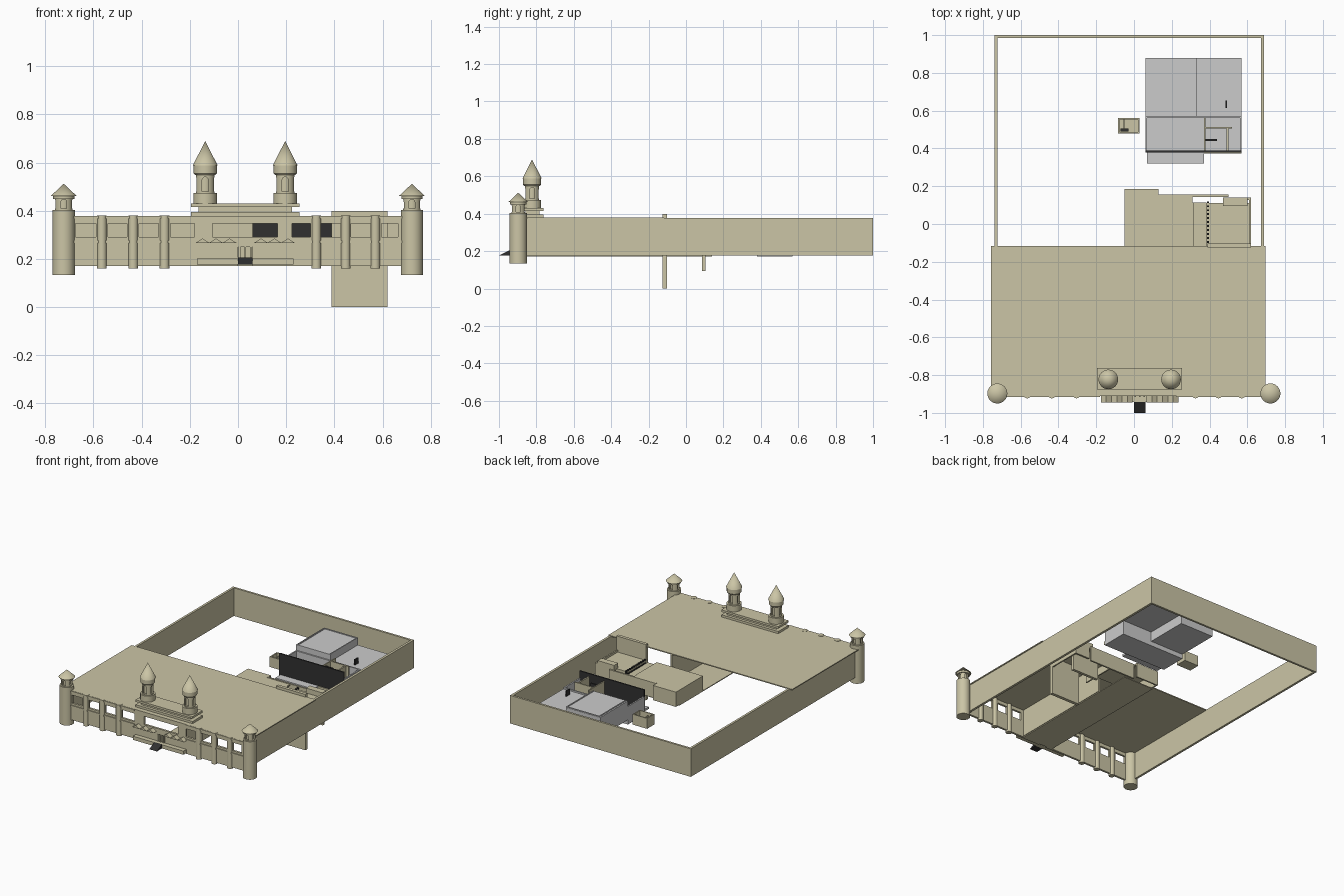
import bpy, bmesh, math

if "Cube" in bpy.data.objects:
    bpy.data.objects.remove(bpy.data.objects["Cube"])

def material(name, rgb):
    m = bpy.data.materials.new(name)
    m.diffuse_color = (*rgb, 1)
    m.use_nodes = True
    m.node_tree.nodes["Principled BSDF"].inputs["Base Color"].default_value = m.diffuse_color
    return m

STONE = material("stone", (0.60, 0.56, 0.38))
DARK = material("dark", (0.03, 0.03, 0.03))

def finish(name, bm, mat=STONE):
    bmesh.ops.recalc_face_normals(bm, faces=bm.faces[:])
    me = bpy.data.meshes.new(name)
    bm.to_mesh(me)
    bm.free()
    ob = bpy.data.objects.new(name, me)
    bpy.context.collection.objects.link(ob)
    if mat:
        me.materials.append(mat)
    return ob

def boxes(name, items, mat=STONE):
    """One object from boxes given as x0, x1, y0, y1, z0, z1."""
    bm = bmesh.new()
    for x0, x1, y0, y1, z0, z1 in items:
        vs = bmesh.ops.create_cube(bm, size=1)["verts"]
        for v in vs:
            v.co = (x0 + (v.co.x + .5) * (x1 - x0), y0 + (v.co.y + .5) * (y1 - y0),
                    z0 + (v.co.z + .5) * (z1 - z0))
    return finish(name, bm, mat)

def smooth(ob):
    bpy.ops.object.select_all(action='DESELECT')
    ob.select_set(True)
    bpy.context.view_layer.objects.active = ob
    bpy.ops.object.shade_smooth_by_angle(angle=math.radians(35))

def lathe(name, x, y, profile, n=32):
    """Closed turned solid from (radius, z) points."""
    bm = bmesh.new()
    rings = []
    for r, z in profile:
        if r == 0:
            rings.append([bm.verts.new((x, y, z))] * n)
        else:
            rings.append([bm.verts.new((x + r * math.cos(2 * math.pi * i / n),
                                        y + r * math.sin(2 * math.pi * i / n), z)) for i in range(n)])
    for a, b in zip(rings, rings[1:]):
        for i in range(n):
            j = (i + 1) % n
            bm.faces.new(list(dict.fromkeys((a[i], a[j], b[j], b[i]))))
    for ring in (rings[0], rings[-1]):
        if ring[0] is not ring[1]:
            bm.faces.new(ring)
    ob = finish(name, bm)
    smooth(ob)
    return ob

def prism(name, profile, along_x, lo, hi, mat=STONE):
    """Extrude a (u, z) outline along x or along y."""
    bm = bmesh.new()
    at = (lambda u, z, d: (d, u, z)) if along_x else (lambda u, z, d: (u, d, z))
    f = bm.faces.new([bm.verts.new(at(u, z, lo)) for u, z in profile])
    ext = bmesh.ops.extrude_face_region(bm, geom=[f])["geom"]
    for v in ext:
        if isinstance(v, bmesh.types.BMVert):
            v.co[0 if along_x else 1] += hi - lo
    return finish(name, bm, mat)

def lantern(name, x, y, r, z0, z1, w):
    """Round drum with four arched recesses around a solid core."""
    drum = lathe(name, x, y, [(r, z0), (r, z1)])
    h = z1 - z0
    zb, zs = z0 + .1 * h, z1 - .15 * h - w
    for along_x in (False, True):
        c = y if along_x else x
        d = x if along_x else y
        arch = [(c - w, zb), (c + w, zb)] + [(c + w * math.cos(math.pi * i / 8),
                zs + w * math.sin(math.pi * i / 8)) for i in range(9)]
        cut = prism(name + "_cutter", arch, along_x, d - .1, d + .1)
        cut.hide_render = True
        cut.hide_set(True)
        m = drum.modifiers.new("arch", 'BOOLEAN')
        m.operation, m.object, m.solver = 'DIFFERENCE', cut, 'EXACT'
    bpy.context.view_layer.objects.active = drum
    for m in list(drum.modifiers):
        bpy.ops.object.modifier_apply(modifier=m.name)
    for o in [o for o in bpy.data.objects if o.name.startswith(name + "_cutter")]:
        bpy.data.objects.remove(o)
    lathe(name + "_core", x, y, [(r * .7, z0), (r * .7, z1)])

# courtyard walls and front roof
boxes("courtyard_walls", [(-.738, -.722, -.9, 1, .176, .376), (.672, .689, -.9, 1, .176, .376),
                          (-.738, .689, .985, 1, .176, .376)])
boxes("front_roof", [(-.757, .695, -.91, -.117, .372, .379)])

# facade: bands with posts left between the window openings
Y0, Y1 = -.91, -.895
windows = [(-.675, -.59), (-.54, -.46), (-.41, -.33), (-.28, -.18), (-.105, .165),
           (.225, .3), (.345, .425), (.47, .55), (.595, .665)]
edges = [-.7] + [v for w in windows for v in w] + [.7]
facade = [(-.7, 0, Y0, Y1, .17, .29), (.06, .7, Y0, Y1, .17, .29),
          (0, .06, Y0, Y1, .25, .29), (-.7, .7, Y0, Y1, .348, .379)]
facade += [(edges[i], edges[i + 1], Y0, Y1, .29, .348) for i in range(0, len(edges), 2)]
boxes("facade", facade)
boxes("facade_ledges", [(a, b, -.916, Y0, z, z + .01) for a, b in ((-.7, -.18), (.225, .7))
                        for z in (.266, .368)])
for i, x in enumerate((-.565, -.435, -.305, .325, .447, .57)):
    lathe("facade_column_%d" % i, x, -.903, [(.02, .16), (.02, .381)], 20)

# entrance: platform, ramp, door frame, gabled awnings
boxes("entrance_platform", [(-.17, .23, -.943, -.91, .176, .202)])
prism("entrance_ramp", [(-1, .176), (-.943, .176), (-.943, .205)], True, 0, .06, DARK)
boxes("door_frame", [(x, x + .008, -.916, -.895, .176, .25) for x in (.002, .026, .05)])
for i in range(3):
    for s, x0 in (("left", -.175), ("right", .067)):
        x = x0 + .056 * i
        prism("awning_%s_%d" % (s, i), [(x, .267), (x + .056, .267), (x + .028, .285)],
              False, -.945, -.91)

# corner towers
for s, x in (("left", -.7235), ("right", .722)):
    lathe("corner_tower_" + s, x, -.897, [(.046, .133), (.046, .404)])
    lantern("corner_lantern_" + s, x, -.897, .036, .404, .455, .012)
    lathe("corner_cap_" + s, x, -.897, [(.044, .448), (.044, .462), (.053, .462), (0, .512)])

# stepped base and twin central towers
boxes("tower_base", [(-.195, .255, -.877, -.762, .379, .395), (-.165, .225, -.857, -.782, .395, .415),
                     (-.195, .255, -.877, -.762, .415, .43)])
for s, x in (("left", -.136), ("right", .196)):
    lathe("central_drum_" + s, x, -.823, [(.049, .43), (.049, .473)])
    lantern("central_lantern_" + s, x, -.823, .038, .473, .552, .013)
    lathe("central_spire_" + s, x, -.823, [(.042, .548), (.048, .555), (.048, .587), (.052, .587), (0, .69)])

# entrance hall floor and wall under the roof
boxes("hall_floor", [(-.045, .2, -.9, .14, .17, .176)])
boxes("hall_wall", [(.195, .205, -.9, -.12, .176, .374)])

# rear terrace with skirt walls
boxes("terrace", [(-.05, .13, -.12, .185, .275, .285), (.13, .31, -.12, .155, .275, .285),
                  (.31, .385, -.12, .115, .255, .265), (.385, .61, -.12, .11, .275, .285)])
boxes("terrace_skirt", [(-.05, .13, .175, .185, .18, .285), (.13, .5, .143, .155, .18, .288),
                        (.5, .62, .128, .14, .2, .3), (-.05, -.04, -.12, .185, .18, .285),
                        (.61, .62, -.12, .14, .2, .3), (.305, .315, -.12, .115, .2, .285)])
boxes("terrace_block", [(.47, .6, .095, .14, .28, .32)])
boxes("balusters", [(.386, .396, -.1 + .021 * i, -.09 + .021 * i, .26, .295) for i in range(11)], DARK)
boxes("tall_panels", [(.388, .62, -.125, -.102, 0, .398), (.4, .61, .085, .105, .094, .28)])

# grey rear building
boxes("rear_block", [(.06, .33, .57, .88, .205, .34)], None)
boxes("rear_roof_rim", [(.07, .33, .87, .877, .34, .345), (.07, .077, .575, .877, .34, .345),
                        (.325, .332, .575, .877, .34, .345)], None)
boxes("rear_slab", [(.33, .57, .57, .88, .275, .29)], None)
boxes("rear_floor", [(.06, .57, .38, .57, .172, .2), (.07, .37, .32, .38, .185, .2)], None)
boxes("rear_side_wall", [(.06, .07, .38, .57, .2, .3), (.56, .57, .38, .57, .2, .3),
                         (.06, .57, .56, .57, .2, .3)], None)
boxes("rear_front_wall", [(.06, .57, .379, .389, .172, .35)], DARK)
boxes("rear_partitions", [(.37, .378, .39, .565, .2, .33), (.37, .52, .505, .513, .2, .33),
                          (.49, .5, .39, .51, .2, .33), (.37, .57, .372, .379, .176, .2)])
boxes("rear_posts", [(.375, .44, .44, .45, .2, .32), (.485, .493, .615, .655, .29, .33)], DARK)

# small kiosk
boxes("kiosk", [(-.085, .03, .478, .56, .176, .185), (-.085, -.077, .478, .56, .18, .25),
                (.022, .03, .478, .56, .18, .25), (-.085, .03, .478, .486, .18, .25),
                (-.085, .03, .552, .56, .18, .25), (-.055, -.049, .5, .552, .18, .24)])
boxes("kiosk_desk", [(-.072, -.03, .49, .505, .185, .22)], DARK)
